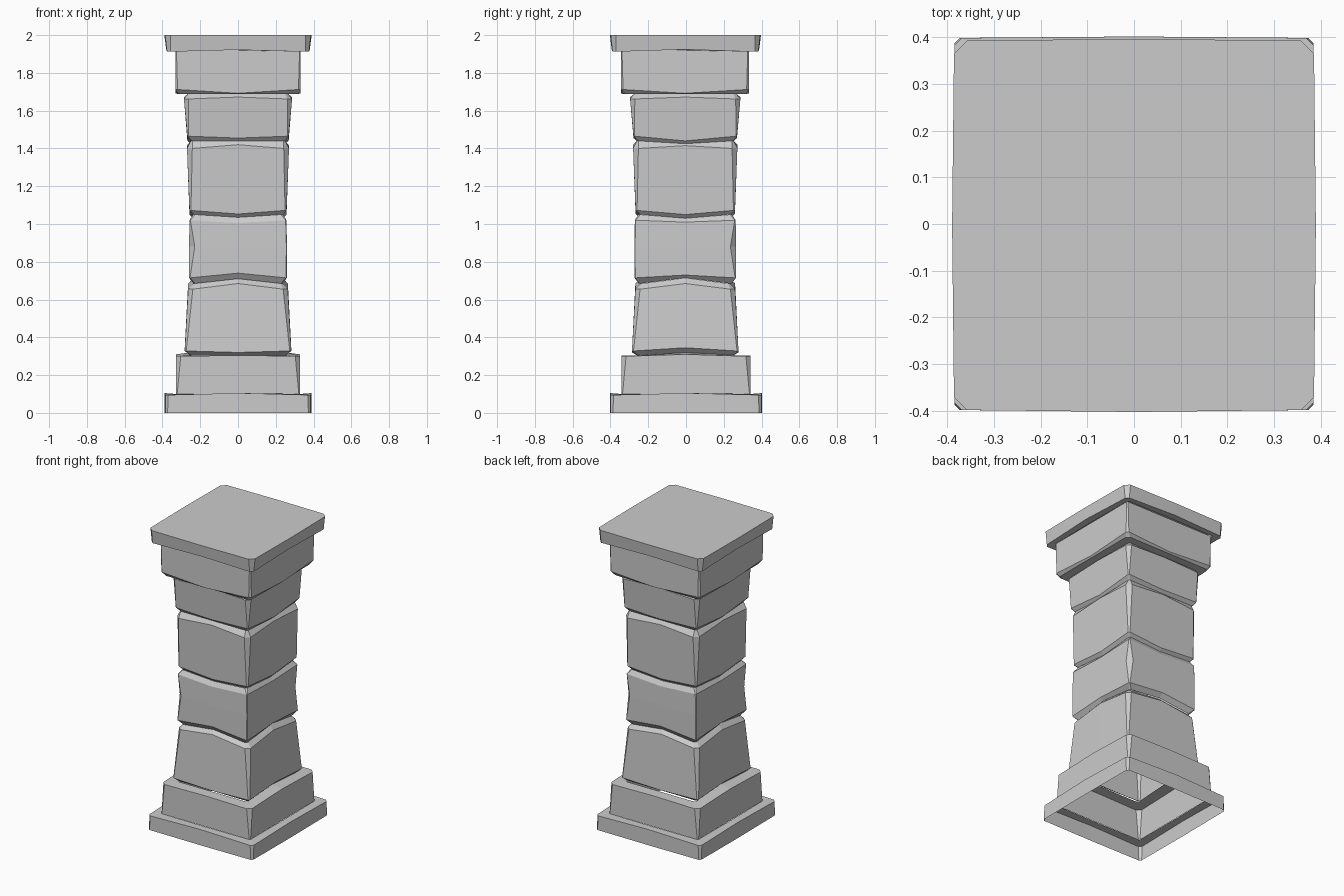
import bpy
import bmesh

cube = bpy.data.objects.get("Cube")
if cube:
    bpy.data.objects.remove(cube, do_unlink=True)

# One plain stone colour
stone = bpy.data.materials.new("grey_stone")
stone.use_nodes = True
colour = (0.6, 0.6, 0.6, 1)
stone.diffuse_color = colour
stone.node_tree.nodes["Principled BSDF"].inputs["Base Color"].default_value = colour


def ring(half, corner_z, front_z, side_z, cut, other_cut=None):
    """One course line: half width, heights at corners and side middles, corner cuts."""
    cuts = (cut, cut if other_cut is None else other_cut)
    return half, corner_z, (front_z, side_z), cuts


def level(half, z, cut):
    return ring(half, z, z, z, cut)


def ring_points(data, deeper, shift, bulge):
    half, corner_z, middle_z, cuts = data
    hx, hy = half, half + deeper
    points = []
    for side in range(4):
        across, out = (hx, hy) if side % 2 == 0 else (hy, hx)
        first, last = cuts[side % 2], cuts[(side + 1) % 2]
        local = (
            (first - across, -out, corner_z),
            (0, -out - bulge, middle_z[side % 2]),
            (across - last, -out, corner_z),
        )
        for x, y, z in local:
            for turn in range(side):
                x, y = -y, x
            points.append((x, y + shift, z))
    return points


def block(name, rings, deeper=0.0, shift=0.0, bulge=0.0, closed=False):
    """Hollow chipped block lofted through its rings."""
    bm = bmesh.new()
    loops = [[bm.verts.new(p) for p in ring_points(r, deeper, shift, bulge)]
             for r in rings]
    for low, high in zip(loops, loops[1:]):
        count = len(low)
        for i in range(count):
            j = (i + 1) % count
            bm.faces.new((low[i], low[j], high[j], high[i]))
    if closed:
        bm.faces.new(loops[-1])
    mesh = bpy.data.meshes.new(name)
    bm.to_mesh(mesh)
    bm.free()
    mesh.materials.append(stone)
    obj = bpy.data.objects.new(name, mesh)
    bpy.context.collection.objects.link(obj)
    return obj


# Rings shared by neighbouring blocks
plinth_seat = level(0.328, 0.1, 0.006)
base_seat = ring(0.255, 0.305, 0.305, 0.32, 0.01)
low_neck = ring(0.236, 0.685, 0.71, 0.715, 0.01)
middle_neck = ring(0.238, 1.05, 1.035, 1.03, 0.01)
high_neck = ring(0.25, 1.44, 1.44, 1.425, 0.01)
top_neck = level(0.265, 1.688, 0.015)
cap_seat = level(0.332, 1.92, 0.006)

# Base
block("plinth", [
    level(0.385, 0, 0.012),
    ring(0.385, 0.095, 0.105, 0.105, 0.016),
    plinth_seat,
], deeper=0.014, bulge=0.003)
block("base_block", [
    plinth_seat,
    ring(0.328, 0.3, 0.305, 0.31, 0.025),
    base_seat,
], deeper=0.014)

# Shaft stones
block("shaft_stone_1", [
    base_seat,
    ring(0.282, 0.328, 0.32, 0.345, 0.008),
    ring(0.264, 0.655, 0.685, 0.685, 0.025),
    low_neck,
], shift=-0.004)
block("shaft_stone_2", [
    low_neck,
    ring(0.259, 0.715, 0.74, 0.73, 0.005),
    ring(0.259, 0.88, 0.88, 0.88, 0.03, 0.003),
    ring(0.257, 1.02, 1.005, 1.01, 0.005),
    middle_neck,
], deeper=0.01, shift=-0.004)
block("shaft_stone_3", [
    middle_neck,
    ring(0.257, 1.072, 1.053, 1.05, 0.008),
    ring(0.27, 1.4, 1.42, 1.415, 0.028),
    high_neck,
], deeper=0.006, shift=-0.004)
block("shaft_stone_4", [
    high_neck,
    ring(0.268, 1.465, 1.455, 1.44, 0.005),
    ring(0.286, 1.662, 1.672, 1.672, 0.025),
    top_neck,
], deeper=0.006, shift=-0.004)

# Capital and cap slab
block("capital_block", [
    top_neck,
    level(0.318, 1.688, 0.02),
    ring(0.332, 1.712, 1.692, 1.692, 0.012),
    cap_seat,
], deeper=0.007, shift=-0.006)
block("cap_slab", [
    cap_seat,
    ring(0.376, 1.912, 1.922, 1.924, 0.018),
    level(0.386, 2, 0.028),
], deeper=0.01, shift=-0.003, bulge=0.004, closed=True)
